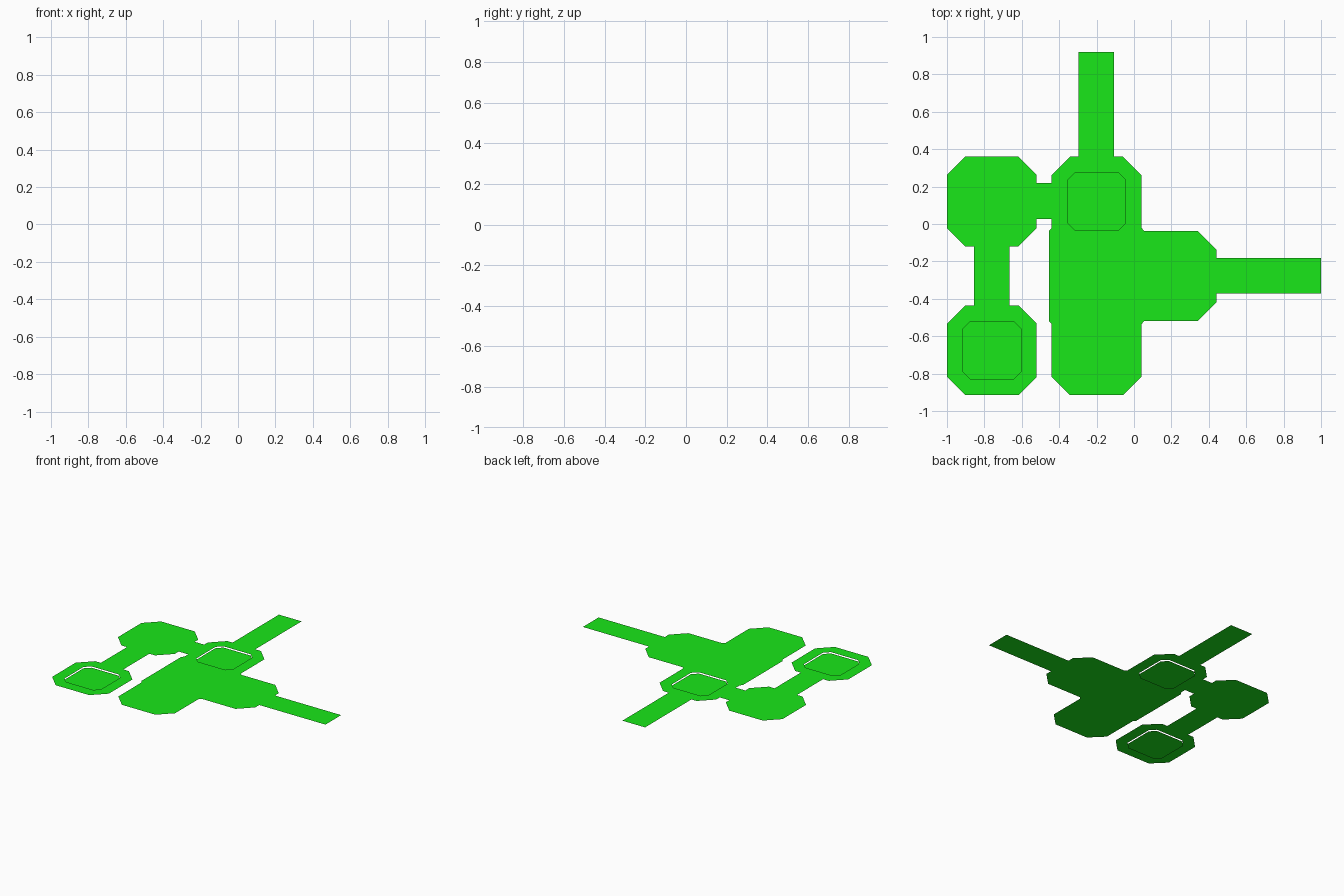
import bpy

if "Cube" in bpy.data.objects:
    bpy.data.objects.remove(bpy.data.objects["Cube"])

FLOOR_Z = 0.01   # main floor; the sunken panels lie at z = 0
green = bpy.data.materials.new("green")
green.diffuse_color = (0.01, 0.8, 0.01, 1)
green.use_nodes = True
green.node_tree.nodes["Principled BSDF"].inputs["Base Color"].default_value = green.diffuse_color


def flat(name, points, faces, z=FLOOR_Z):
    mesh = bpy.data.meshes.new(name)
    mesh.from_pydata([(x, y, z) for x, y in points], [], faces)
    mesh.materials.append(green)
    obj = bpy.data.objects.new(name, mesh)
    bpy.context.collection.objects.link(obj)
    return obj


def octagon(cx, cy, half, cut):
    a, b = half, half - cut
    ring = [(a, -b), (a, b), (b, a), (-b, a), (-a, b), (-a, -b), (-b, -a), (b, -a)]
    return [(cx + x, cy + y) for x, y in ring]


def room(name, cx, cy, sunken=False):
    outer = octagon(cx, cy, 0.24, 0.098)
    if not sunken:
        flat(name, outer, [range(8)])
        return
    # floor ring around an opening, with a lower panel under it
    inner = octagon(cx, cy, 0.155, 0.04)
    flat(name, outer + inner,
         [(i, (i + 1) % 8, (i + 1) % 8 + 8, i + 8) for i in range(8)])
    flat(name + "_sunken_panel", inner, [range(8)], 0)


def corridor(name, x0, x1, y0, y1):
    flat(name, [(x0, y0), (x1, y0), (x1, y1), (x0, y1)], [range(4)])


# Octagonal rooms
room("back_left_room", -0.76, 0.12)
room("back_middle_room", -0.2, 0.12, sunken=True)
room("front_left_room", -0.76, -0.675, sunken=True)
room("front_middle_room", -0.2, -0.675)

# Central hall fitted between the two middle rooms
side = [(0.142, -0.16), (0.24, -0.258), (0.255, -0.24),
        (0.255, 0.24), (0.24, 0.258), (0.142, 0.16)]
hall = side + [(-x, -y) for x, y in side]
flat("central_hall", [(x - 0.2, y - 0.278) for x, y in hall], [range(12)])

# Right room opening off the hall
flat("right_room", [(0.055, -0.518), (0.342, -0.518), (0.44, -0.42),
                    (0.44, -0.136), (0.342, -0.038), (0.055, -0.038)], [range(6)])

# Corridors
corridor("back_corridor", -0.298, -0.106, 0.36, 0.92)
corridor("right_corridor", 0.44, 1.0, -0.372, -0.182)
corridor("back_link_corridor", -0.52, -0.44, 0.026, 0.22)
corridor("left_link_corridor", -0.855, -0.666, -0.435, -0.12)
